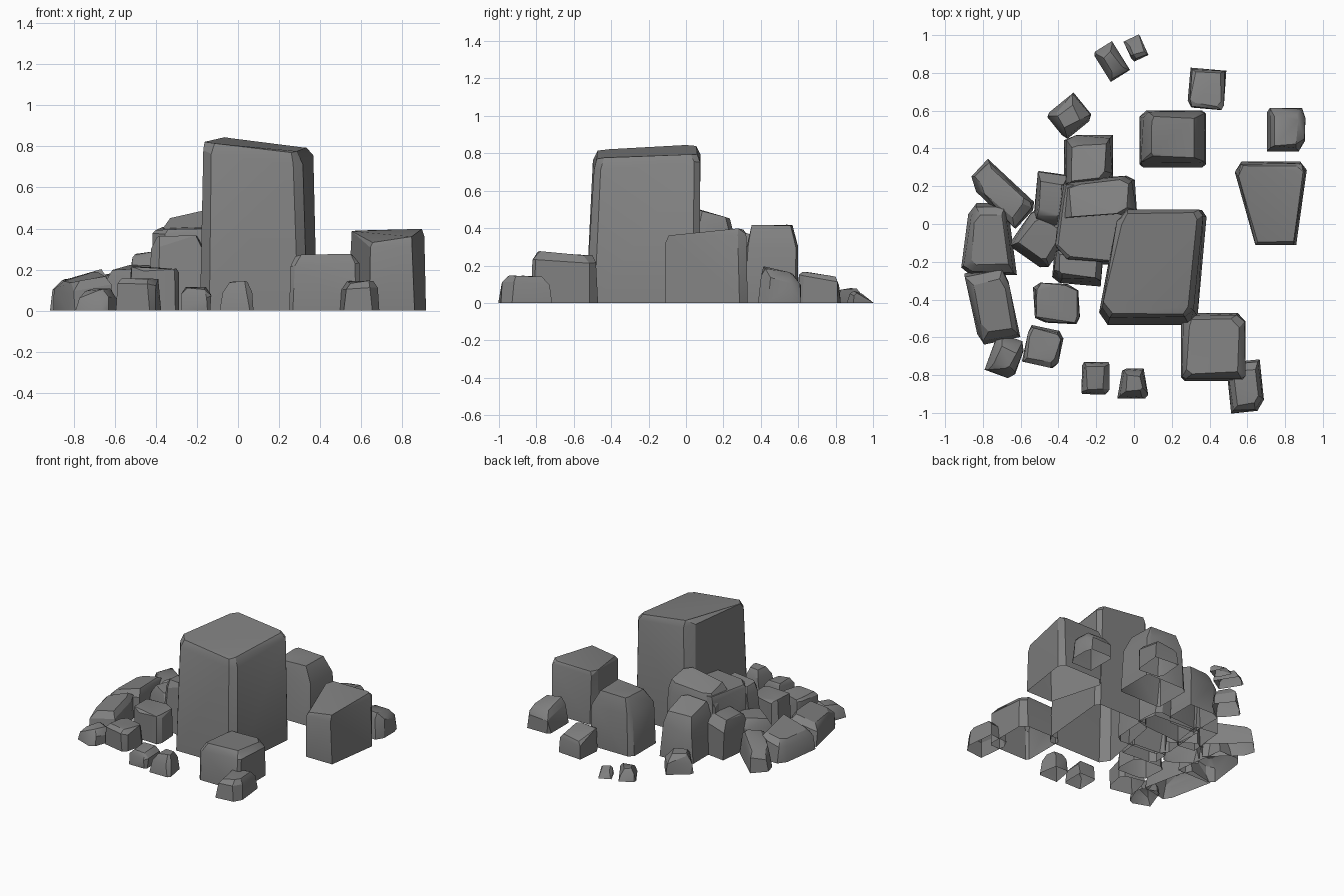
import bpy, bmesh, math, random
from mathutils import Matrix, Vector

cube = bpy.data.objects.get("Cube")
if cube:
    bpy.data.objects.remove(cube, do_unlink=True)

random.seed(4)
stone_colour = (.22, .22, .22, 1)
stone = bpy.data.materials.new("grey stone")
stone.use_nodes = True
stone.diffuse_color = stone_colour
stone.node_tree.nodes["Principled BSDF"].inputs["Base Color"].default_value = stone_colour

# Each kind of stone: shoulder scale, top scale, share of the height taken by the sloping shoulder
block = dict(taper=.94, top=.86, shoulder=.06)
slab = dict(taper=.97, top=.9, shoulder=.08)
boulder = dict(taper=.95, top=.78, shoulder=.16)
rubble = dict(taper=.93, top=.68, shoulder=.25)
pebble = dict(taper=.88, top=.55, shoulder=.38)
rocks = []


def footprint(pinch, skew, chips):
    """Unit square with some corners chipped off, narrowed and skewed along its depth."""
    points = []
    corners = [(-1, -1), (-1, 1), (1, 1), (1, -1)]
    for i, (a, b) in enumerate(corners):
        if chips:
            along, across = chips[i], chips[i]
        else:
            chipped = random.random() < .6
            along, across = [random.uniform(.1, .5) * chipped for side in "ab"]
        points += [(a, b * (1 - along)), (a * (1 - across), b)] if along else [(a, b)]
    return [Vector((a * (1 + pinch * b) + skew * b, b, 0)) for a, b in points]


def rock(name, kind, x, y, width, depth, height, turn=0, pinch=0, skew=0, rise=(0, 0), lean=(0, 0), chips=None):
    """Faceted stone: hull of a footprint, a shoulder ring and a sloping top, open underneath."""
    place = (Matrix.Translation((x, y, 0)) @ Matrix.Rotation(math.radians(turn), 4, "Z")
             @ Matrix.Diagonal((width / 2, depth / 2, 1, 1)))
    outline = footprint(pinch, skew, chips)
    rings = ((1, 0), (kind["taper"], 1 - kind["shoulder"]), (kind["top"], 1))
    bm = bmesh.new()
    for scale, level in rings:
        for p in outline:
            co = place @ (p * scale)
            slope = (co.x - x) * rise[0] + (co.y - y) * rise[1]
            rough = Vector([random.uniform(-.01, .01) for axis in "xyz"])
            co += Vector((*lean, height)) * level
            bm.verts.new(co + rough + Vector((0, 0, slope)) if level else co)
    hull = bmesh.ops.convex_hull(bm, input=bm.verts)
    spare = {v for v in hull["geom_interior"] + hull["geom_unused"] if isinstance(v, bmesh.types.BMVert)}
    bmesh.ops.delete(bm, geom=list(spare), context="VERTS")
    # Merge nearly flat facets into broad planes, then open the underside
    bmesh.ops.dissolve_limit(bm, angle_limit=math.radians(9), verts=bm.verts, edges=bm.edges)
    bmesh.ops.recalc_face_normals(bm, faces=bm.faces)
    under = [f for f in bm.faces if all(v.co.z < .001 for v in f.verts)]
    bmesh.ops.delete(bm, geom=under, context="FACES")
    mesh = bpy.data.meshes.new(name)
    bm.to_mesh(mesh)
    bm.free()
    mesh.materials.append(stone)
    obj = bpy.data.objects.new(name, mesh)
    bpy.context.collection.objects.link(obj)
    rocks.append(obj)


# Tall central block
rock("main_block", block, x=.11, y=-.23, width=.5, depth=.61, height=.81, pinch=-.06, skew=.17,
     rise=(-.12, .07), lean=(-.01, .02), chips=(.22, .18, .12, .15))

# Boulders on the left side and at the back
rock("left_boulder", slab, x=.735, y=.11, width=.31, depth=.44, height=.37, pinch=.3, skew=-.1,
     rise=(.06, .12), chips=(0, .25, .2, 0))
rock("left_back_stone", rubble, x=.805, y=.5, width=.2, depth=.23, height=.17, rise=(0, -.25))
rock("back_boulder", rubble, x=.205, y=.45, width=.35, depth=.3, height=.41, lean=(0, .01), chips=(.1, .2, .1, .1))
rock("back_left_stone", boulder, x=.385, y=.715, width=.19, depth=.21, height=.15, turn=-5, rise=(0, -.25))
rock("far_back_stone", pebble, x=-.12, y=.86, width=.12, depth=.18, height=.07, turn=32)
rock("far_back_chip", pebble, x=.01, y=.93, width=.09, depth=.12, height=.045, turn=25, rise=(0, -.3))
rock("back_right_stone", pebble, x=-.34, y=.57, width=.19, depth=.17, height=.13, turn=39)

# Stacked cluster leaning on the block
rock("cluster_pillar", rubble, x=-.24, y=.33, width=.26, depth=.28, height=.36, rise=(.1, -.3))
rock("cluster_base", slab, x=-.205, y=0, width=.4, depth=.42, height=.4, turn=-4)
rock("cluster_cap", boulder, x=-.19, y=.14, width=.4, depth=.21, height=.46, turn=4, rise=(.15, -.25))
rock("cluster_front", boulder, x=-.3, y=-.25, width=.26, depth=.14, height=.36, turn=-5, lean=(0, .03))
rock("cluster_side", rubble, x=-.44, y=.13, width=.17, depth=.28, height=.28, turn=-8, rise=(.2, 0))
rock("cluster_foot", rubble, x=-.49, y=-.07, width=.24, depth=.27, height=.21, turn=-35, rise=(.1, .1))
rock("cluster_front_stone", slab, x=-.41, y=-.42, width=.24, depth=.21, height=.21, turn=-3, skew=-.1)

# Low ridge along the right side
rock("ridge_back", rubble, x=-.7, y=.16, width=.36, depth=.17, height=.16, turn=-43, rise=(.25, 0))
rock("ridge_middle", rubble, x=-.77, y=-.08, width=.25, depth=.38, height=.17, pinch=-.2, rise=(.25, 0))
rock("ridge_front", rubble, x=-.75, y=-.43, width=.22, depth=.39, height=.16, turn=12, rise=(.2, .12))
rock("ridge_corner_stone", pebble, x=-.68, y=-.7, width=.16, depth=.21, height=.1, turn=-20)
rock("ridge_front_stone", boulder, x=-.48, y=-.65, width=.19, depth=.2, height=.15, turn=-12)

# Scattered stones and boulder in front
rock("front_pebble", rubble, x=-.205, y=-.815, width=.14, depth=.17, height=.11, rise=(-.1, .1))
rock("front_chip", pebble, x=-.005, y=-.845, width=.14, depth=.16, height=.14, pinch=-.2)
rock("front_boulder", boulder, x=.42, y=-.65, width=.34, depth=.36, height=.26, rise=(.03, -.06),
     chips=(.1, .2, .25, .1))
rock("front_left_stone", rubble, x=.59, y=-.86, width=.18, depth=.27, height=.14, turn=6)

# Soft shading on gentle facets, crisp edges elsewhere
bpy.ops.object.select_all(action="DESELECT")
for obj in rocks:
    obj.select_set(True)
bpy.context.view_layer.objects.active = rocks[0]
bpy.ops.object.shade_smooth_by_angle(angle=math.radians(25))
